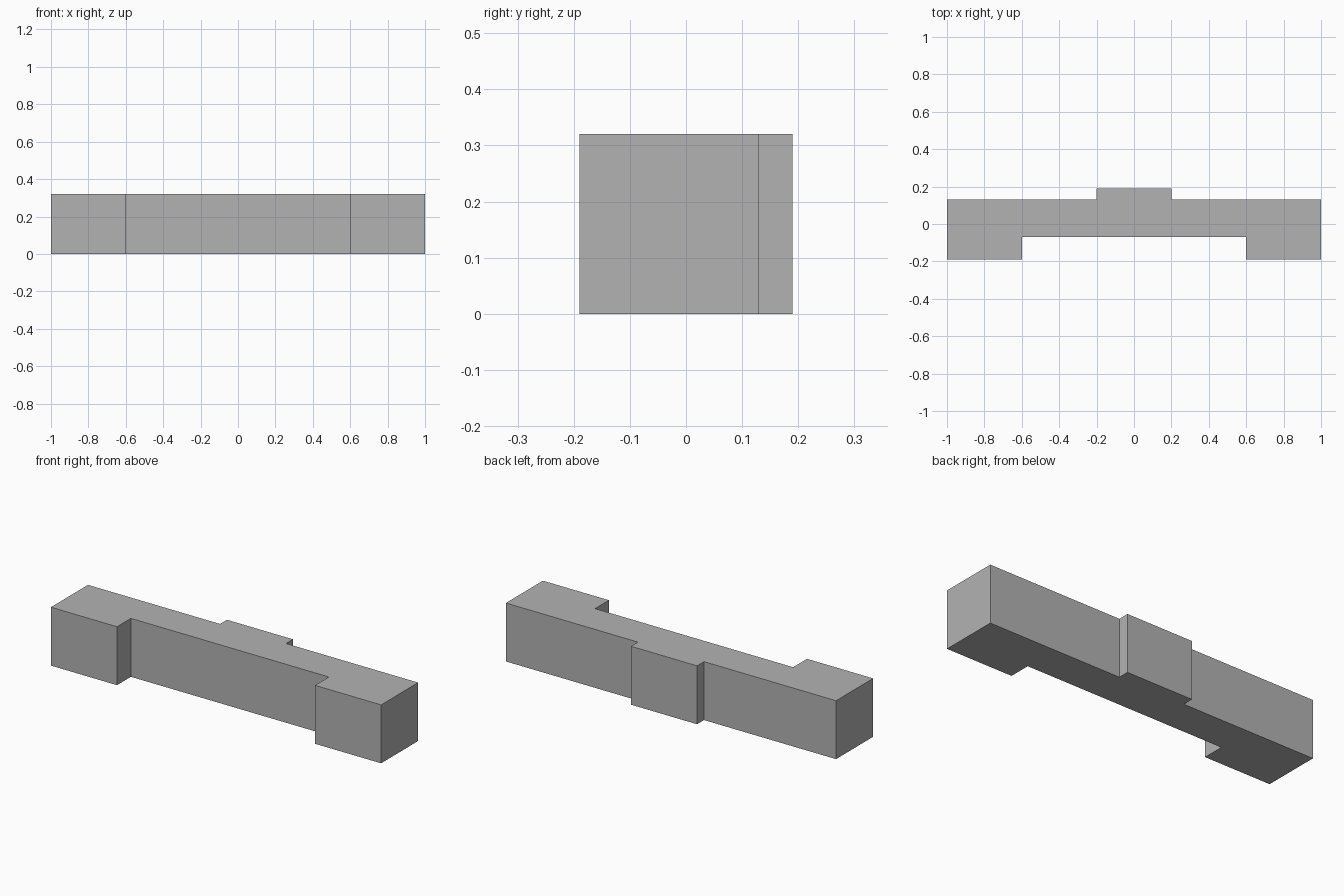
import bpy
import bmesh

cube = bpy.data.objects.get("Cube")
if cube:
    bpy.data.objects.remove(cube, do_unlink=True)

HEIGHT = 0.32

# Plain grey material
grey = bpy.data.materials.new("grey")
grey.use_nodes = True
colour = (0.45, 0.45, 0.45, 1)
grey.diffuse_color = colour
grey.node_tree.nodes["Principled BSDF"].inputs["Base Color"].default_value = colour

# Right half of the plan: front end block, recess, back bump
half = [(0.6, -0.07), (0.6, -0.19), (1, -0.19), (1, 0.13), (0.2, 0.13), (0.2, 0.19)]
plan = half + [(-x, y) for x, y in reversed(half)]

# Extrude the mirrored plan into one solid block
bm = bmesh.new()
base = bm.faces.new([bm.verts.new((x, y, 0)) for x, y in plan])
top = bmesh.ops.extrude_face_region(bm, geom=[base], use_keep_orig=True)
verts = [g for g in top["geom"] if isinstance(g, bmesh.types.BMVert)]
bmesh.ops.translate(bm, verts=verts, vec=(0, 0, HEIGHT))
bmesh.ops.recalc_face_normals(bm, faces=bm.faces[:])

mesh = bpy.data.meshes.new("stepped_block")
bm.to_mesh(mesh)
bm.free()
mesh.materials.append(grey)
block = bpy.data.objects.new("stepped_block", mesh)
bpy.context.collection.objects.link(block)
